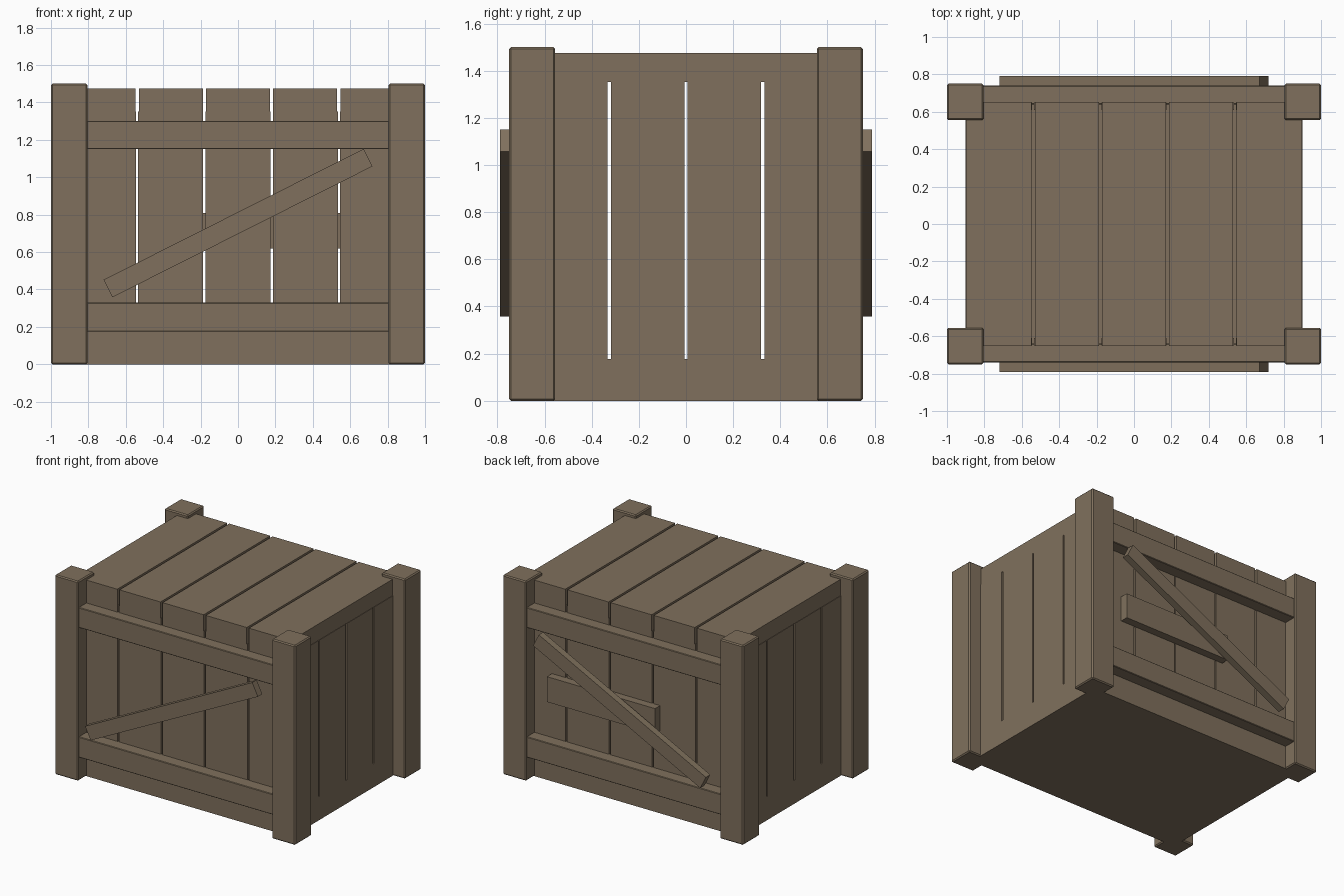
import bpy, math

if "Cube" in bpy.data.objects:
    bpy.data.objects.remove(bpy.data.objects["Cube"])

wood = bpy.data.materials.new("weathered wood")
wood.diffuse_color = (0.215, 0.163, 0.109, 1)
wood.use_nodes = True
wood.node_tree.nodes["Principled BSDF"].inputs["Base Color"].default_value = wood.diffuse_color


def box(name, x, y, z, bevel=0.0, tilt=0.0):
    """Box from (min, max) ranges, optionally tilted about y and bevelled."""
    bpy.ops.mesh.primitive_cube_add(
        size=1, location=[(r[0] + r[1]) / 2 for r in (x, y, z)])
    ob = bpy.context.object
    ob.name = name
    size = [abs(r[1] - r[0]) for r in (x, y, z)]
    for v in ob.data.vertices:
        v.co = [c * s for c, s in zip(v.co, size)]
    ob.rotation_euler.y = tilt
    ob.data.materials.append(wood)
    if bevel:
        m = ob.modifiers.new("bevel", 'BEVEL')
        m.width = bevel
        m.segments = 1
    return ob


def strips(half, count, gap):
    """Even plank ranges from -half to half with gaps between them."""
    pitch = 2 * half / count
    for i in range(count):
        a = -half + i * pitch
        yield (a + (gap / 2 if i else 0),
               a + pitch - (gap / 2 if i < count - 1 else 0))


# solid base
box("base", (-0.9, 0.9), (-0.65, 0.65), (0, 0.178))

# lid planks
for r in strips(0.897, 5, 0.018):
    box("lid_plank", r, (-0.652, 0.652), (1.352, 1.475))

for s in (-1, 1):
    # front and back wall planks
    for r in strips(0.9, 5, 0.012):
        box("long_wall_plank", r, (s * 0.61, s * 0.65), (0.178, 1.352))
    # side wall planks
    for r in strips(0.65, 4, 0.014):
        box("side_wall_plank", (s * 0.86, s * 0.9), r, (0.178, 1.352))
    # horizontal rails
    for z in ((0.175, 0.33), (1.15, 1.302)):
        box("rail", (-0.81, 0.81), (s * 0.64, s * 0.74), z, 0.004)
    # diagonal brace
    box("diagonal_brace", (-0.778, 0.778), (s * 0.738, s * 0.79),
        (0.7025, 0.8075), 0, -math.atan2(0.7, 1.39))
    # corner posts
    for t in (-1, 1):
        box("corner_post", (t * 0.805, t * 1.0), (s * 0.555, s * 0.75),
            (0, 1.5), 0.008)

# extra board on the back
box("back_board", (-0.24, 0.66), (0.64, 0.71), (0.62, 0.81))
